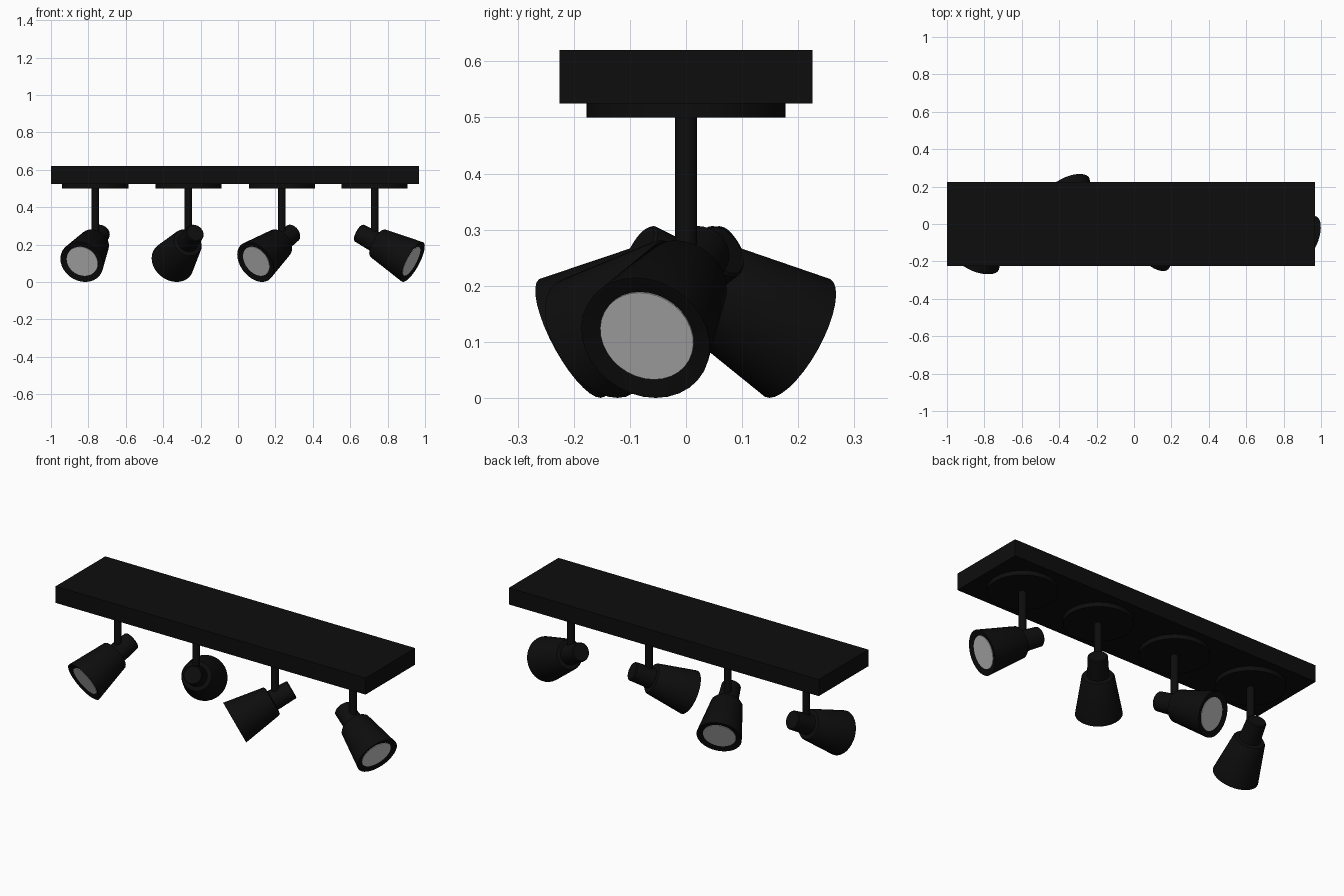
import bpy, bmesh, math
from mathutils import Vector

if "Cube" in bpy.data.objects:
    bpy.data.objects.remove(bpy.data.objects["Cube"])


def material(name, rgb):
    m = bpy.data.materials.new(name)
    m.diffuse_color = (*rgb, 1)
    m.use_nodes = True
    m.node_tree.nodes["Principled BSDF"].inputs["Base Color"].default_value = m.diffuse_color
    return m


BLACK = material("matte_black", (0.004, 0.004, 0.004))
GREY = material("lens_grey", (0.6, 0.6, 0.6))


def lathe(name, profile, mat, sides=32):
    """Revolve (radius, height) points about z; ends at radius 0 close the shape."""
    bm = bmesh.new()
    rings = []
    for r, z in profile:
        if r == 0:
            rings.append([bm.verts.new((0, 0, z))])
        else:
            rings.append([bm.verts.new((r * math.cos(2 * math.pi * i / sides),
                                        r * math.sin(2 * math.pi * i / sides), z))
                          for i in range(sides)])
    for a, b in zip(rings, rings[1:]):
        for i in range(sides):
            j = (i + 1) % sides
            quad = [a[i % len(a)], a[j % len(a)], b[j % len(b)], b[i % len(b)]]
            bm.faces.new(list(dict.fromkeys(quad)))
    bmesh.ops.recalc_face_normals(bm, faces=bm.faces)
    me = bpy.data.meshes.new(name)
    bm.to_mesh(me)
    bm.free()
    me.materials.append(mat)
    ob = bpy.data.objects.new(name, me)
    bpy.context.collection.objects.link(ob)
    bpy.ops.object.select_all(action='DESELECT')
    ob.select_set(True)
    bpy.context.view_layer.objects.active = ob
    bpy.ops.object.shade_smooth_by_angle(angle=math.radians(30))
    return ob


# Ceiling bar
bpy.ops.mesh.primitive_cube_add(size=1, location=(-0.0165, 0, 0.5725))
bar = bpy.context.object
bar.name = "ceiling_bar"
bar.scale = (1.967, 0.45, 0.095)
bar.data.materials.append(BLACK)

TILT = math.radians(27)      # downward tilt of every head
RIM_REACH, RIM_Z = 0.216, 0.107
LENGTH = 0.344               # back cap to front rim

# Each lamp: x position and heading (degrees from +x, anticlockwise)
lamps = [(-0.763, 270 - 19.5), (-0.265, 90 + 23), (0.235, 270 - 41), (0.73, -19.5)]

for n, (x, heading) in enumerate(lamps, 1):
    # Mounting disc and stem
    disc = lathe(f"mount_disc_{n}", [(0, 0.5), (0.177, 0.5), (0.177, 0.527), (0, 0.527)], BLACK, 48)
    disc.location.x = x
    stem = lathe(f"stem_{n}", [(0, 0.22), (0.02, 0.22), (0.02, 0.51), (0, 0.51)], BLACK, 16)
    stem.location.x = x

    # Lamp head: back cap, flared shade and recessed front
    a = math.radians(heading)
    aim = Vector((math.cos(a) * math.cos(TILT), math.sin(a) * math.cos(TILT), -math.sin(TILT)))
    rim = Vector((x + RIM_REACH * math.cos(a), RIM_REACH * math.sin(a), RIM_Z))
    head = lathe(f"lamp_head_{n}",
                 [(0, 0), (0.046, 0), (0.051, 0.005), (0.056, 0.115), (0.078, 0.118),
                  (0.084, 0.126), (0.12, LENGTH), (0.114, LENGTH), (0.088, LENGTH - 0.01),
                  (0, LENGTH - 0.01)], BLACK)
    lens = lathe(f"lens_{n}", [(0, LENGTH - 0.012), (0.087, LENGTH - 0.012),
                               (0.087, LENGTH - 0.007), (0, LENGTH - 0.007)], GREY)
    for ob in (head, lens):
        ob.rotation_euler = aim.to_track_quat('Z', 'Y').to_euler()
        ob.location = rim - aim * LENGTH
